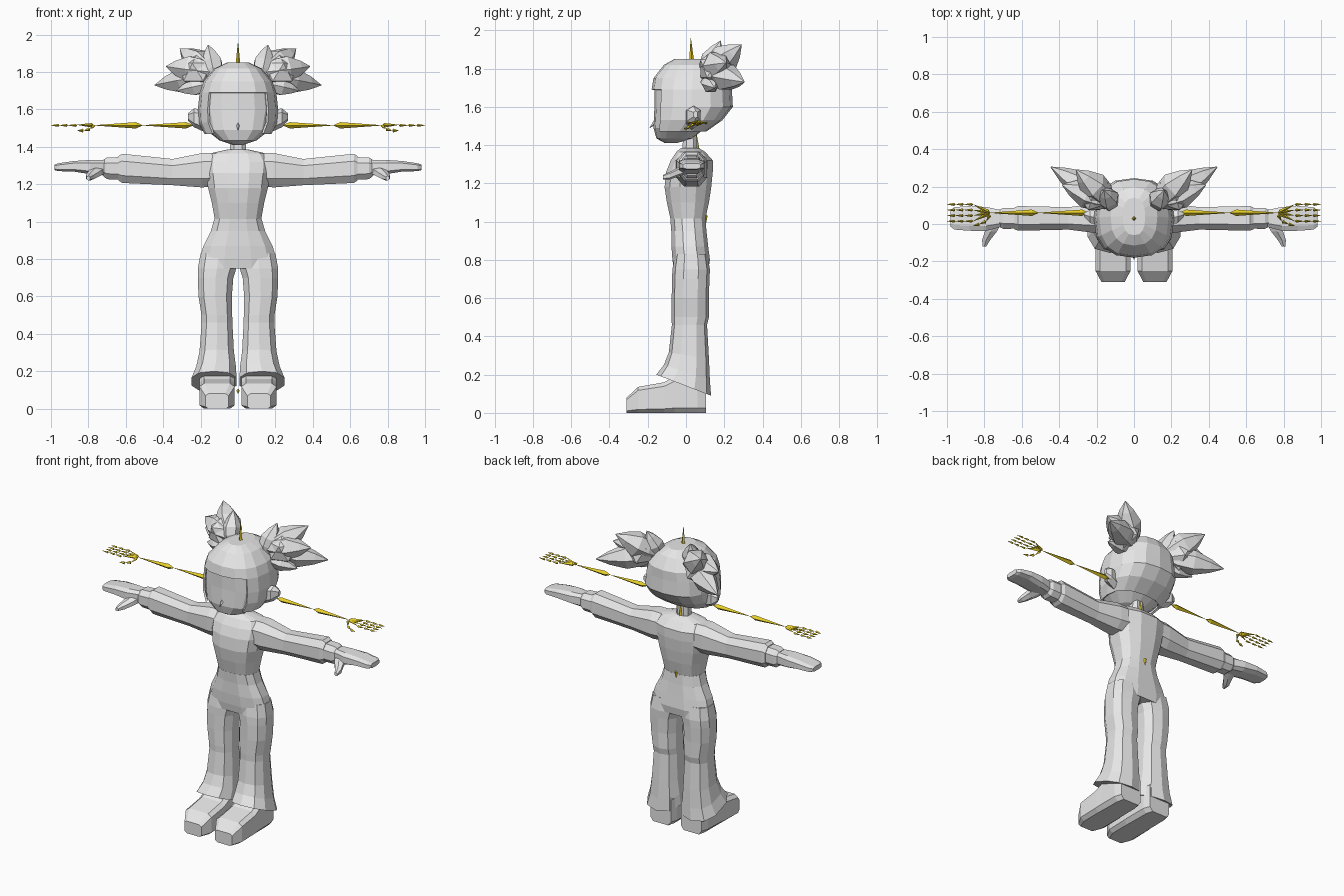
import bpy, bmesh, math
from mathutils import Vector

cube = bpy.data.objects.get("Cube")
if cube:
    bpy.data.objects.remove(cube, do_unlink=True)


def material(name, color):
    m = bpy.data.materials.new(name)
    m.use_nodes = True
    m.diffuse_color = color
    m.node_tree.nodes["Principled BSDF"].inputs["Base Color"].default_value = color
    return m


GREY = material("plain grey", (0.8, 0.8, 0.8, 1))
YELLOW = material("rig yellow", (0.8, 0.62, 0.02, 1))


def finish(name, bm, mat, mirror):
    bmesh.ops.recalc_face_normals(bm, faces=bm.faces)
    mesh = bpy.data.meshes.new(name)
    bm.to_mesh(mesh)
    bm.free()
    mesh.materials.append(mat)
    obj = bpy.data.objects.new(name, mesh)
    bpy.context.collection.objects.link(obj)
    if mirror:
        obj.modifiers.new("Mirror", 'MIRROR')
    return obj


def skin(bm, rings, caps=(True, True)):
    """Bridge rings of points with quads and close the ends."""
    rows = [[bm.verts.new(p) for p in ring] for ring in rings]
    n = len(rows[0])
    for a, b in zip(rows, rows[1:]):
        for i in range(n):
            j = (i + 1) % n
            bm.faces.new((a[i], a[j], b[j], b[i]))
    for row, cap in zip((rows[0], rows[-1]), caps):
        if cap:
            bm.faces.new(row)


def loft(name, axis, sections, sides=12, power=0.8, shift=0.5, mirror=False,
         caps=(True, True), cut=None):
    """Sections are (position, centre a, centre b, radius a, radius b, tilt)."""
    unit = []
    for i in range(sides):
        t = math.tau * (i + shift) / sides
        c, s = math.cos(t), math.sin(t)
        unit.append((math.copysign(abs(c) ** power, c), math.copysign(abs(s) ** power, s)))
    ma, mb = (max(u[k] for u in unit) for k in (0, 1))
    rings = []
    for pos, ca, cb, ra, rb, *tilt in sections:
        ring = []
        for u, v in unit:
            a, b = ca + ra * u / ma, cb + rb * v / mb
            p = pos + (tilt[0] * (b - cb) if tilt else 0)
            ring.append({'x': (p, a, b), 'y': (a, p, b), 'z': (a, b, p)}[axis])
        rings.append(ring)
    bm = bmesh.new()
    skin(bm, rings, caps)
    if cut:
        gone = [f for f in bm.faces if cut(f.calc_center_median())]
        bmesh.ops.delete(bm, geom=gone, context='FACES')
    return finish(name, bm, GREY, mirror)


def spindle(bm, start, end, radius, profile, sides):
    """Pointed shape between two points; profile is (fraction, radius factor)."""
    a, b = Vector(start), Vector(end)
    turn = (b - a).to_track_quat('Z', 'Y')
    rings = []
    for f, r in profile:
        rings.append([a.lerp(b, f) + turn @ Vector((
            radius * r * math.cos(math.tau * i / sides),
            radius * r * math.sin(math.tau * i / sides), 0)) for i in range(sides)])
    skin(bm, rings)


# Head, face and hair shell with a face opening
loft("head", 'z', [(1.41, 0, -.08, .025, .03), (1.435, 0, -.06, .10, .095),
                   (1.49, 0, -.035, .17, .135), (1.6, 0, 0, .195, .165),
                   (1.72, 0, 0, .18, .165)], 16, shift=0)
hair = loft("hair", 'z', [(1.85, 0, .04, .06, .10), (1.82, 0, .04, .125, .155),
                          (1.75, 0, .035, .185, .205), (1.69, 0, .03, .205, .21),
                          (1.6, 0, .03, .215, .215), (1.53, 0, .005, .21, .185),
                          (1.47, 0, -.035, .18, .14)], 16, shift=0, caps=(True, False),
            cut=lambda c: c.z < 1.69 and c.y < -.05 and abs(c.x) < .15)
thick = hair.modifiers.new("Solidify", 'SOLIDIFY')
thick.thickness = .012
thick.offset = -1
loft("ears", 'x', [(.18, .03, 1.54, .035, .06), (.235, .04, 1.555, .035, .05),
                   (.267, .05, 1.56, .01, .02)], 6, mirror=True)
bm = bmesh.new()
spindle(bm, (0, -.16, 1.52), (0, -.19, 1.49), .012, [(0, 1), (1, .1)], 4)
finish("nose", bm, GREY, False)

# Bunches of pointed hair tufts around a faceted core
TUFT = [(0, .5), (.25, .9), (.5, 1), (.78, .55), (1, .03)]
bm = bmesh.new()
core = bmesh.ops.create_icosphere(bm, subdivisions=1, radius=.105)
bmesh.ops.translate(bm, verts=core["verts"], vec=(.215, .165, 1.8))
for start, end, radius in [((.12, .10, 1.76), (.16, .18, 1.945), .06),
                           ((.13, .12, 1.78), (.31, .29, 1.925), .08),
                           ((.13, .12, 1.80), (.385, .21, 1.83), .08),
                           ((.13, .12, 1.78), (.445, .305, 1.73), .075),
                           ((.14, .11, 1.74), (.33, .15, 1.70), .05)]:
    spindle(bm, start, end, radius, TUFT, 6)
finish("hair_bunches", bm, GREY, True)

# Neck and top
loft("neck", 'z', [(1.34, 0, .02, .045, .04), (1.46, 0, .02, .04, .035)], 8)
loft("torso", 'z', [(1.0, 0, .01, .122, .088), (1.1, 0, .01, .14, .11),
                    (1.18, 0, .01, .16, .122), (1.26, 0, .018, .172, .122),
                    (1.32, 0, .03, .175, .11), (1.365, 0, .025, .15, .075),
                    (1.385, 0, .02, .06, .045)], 12)

# Sleeves, cuffs, hands and thumbs
loft("sleeves", 'x', [(.08, .03, 1.28, .085, .085), (.19, .03, 1.275, .08, .092),
                      (.35, .03, 1.265, .06, .07), (.62, .03, 1.285, .066, .078),
                      (.64, .03, 1.285, .058, .064)], 8, mirror=True)
loft("cuffs", 'x', [(.63, .03, 1.285, .055, .06), (.7, .03, 1.285, .056, .058),
                    (.72, .03, 1.287, .045, .045)], 8, mirror=True)
loft("hands", 'x', [(.70, .03, 1.288, .042, .042), (.79, .027, 1.292, .064, .038),
                    (.88, .03, 1.296, .066, .028), (.96, .03, 1.291, .06, .021),
                    (.98, .03, 1.29, .045, .015)], 8, .6, mirror=True)
loft("thumbs", 'y', [(.02, .74, 1.28, .04, .026), (-.04, .765, 1.26, .032, .024),
                     (-.085, .79, 1.24, .022, .02), (-.12, .80, 1.232, .01, .012)],
     6, mirror=True)

# Flared trousers with a sloping hem
loft("trouser_hips", 'z', [(1.015, 0, .01, .126, .092), (.95, 0, .015, .145, .092),
                           (.87, 0, .02, .185, .096), (.8, 0, .027, .205, .098),
                           (.75, 0, .027, .205, .09)], 12)
loft("trouser_legs", 'z', [(.83, .105, .027, .095, .085), (.75, .112, .027, .103, .098),
                           (.7, .12, .025, .095, .098), (.6, .122, .022, .089, .097),
                           (.5, .113, .022, .082, .098), (.46, .112, .018, .082, .092),
                           (.3, .114, .015, .092, .105, -.15),
                           (.21, .117, .005, .106, .12, -.35),
                           (.145, .128, -.012, .12, .143, -.385)], 10, mirror=True)

# Chunky shoes
loft("shoes", 'y', [(.105, .112, .1, .075, .1), (.06, .112, .1, .09, .1),
                    (-.06, .112, .095, .092, .095), (-.115, .112, .08, .094, .08),
                    (-.25, .112, .068, .094, .068), (-.31, .112, .04, .062, .04)],
     8, .35, mirror=True)

# Rig bones beside the body
BONE = [(0, .05), (.14, 1), (1, .05)]


def bone_chain(bm, points, radius):
    for a, b in zip(points, points[1:]):
        spindle(bm, a, b, radius, BONE, 4)


H = 1.515
bm = bmesh.new()
bone_chain(bm, [(x, .06, H) for x in (.03, .24, .51, .77)], .017)
for y in (.015, .045, .075, .105):
    root = (.86, y, H + .003)
    bone_chain(bm, [(.77, .06, H), root], .012)
    bone_chain(bm, [(x, y, H) for x in (.86, .91, .955, 1.0)], .008)
bone_chain(bm, [(.77, .05, H), (.79, .015, 1.495), (.825, 0, 1.487), (.86, -.01, 1.487)], .01)
finish("arm_bones", bm, YELLOW, True)

bm = bmesh.new()
bone_chain(bm, [(0, .03, 1.82), (0, .025, 1.96)], .013)
bone_chain(bm, [(0, .055, 1.36), (0, .055, 1.46)], .016)
bone_chain(bm, [(0, .1, 1.04), (0, .1, .97)], .013)
bone_chain(bm, [(0, .02, .1), (0, -.02, .08)], .01)
finish("centre_bones", bm, YELLOW, False)
